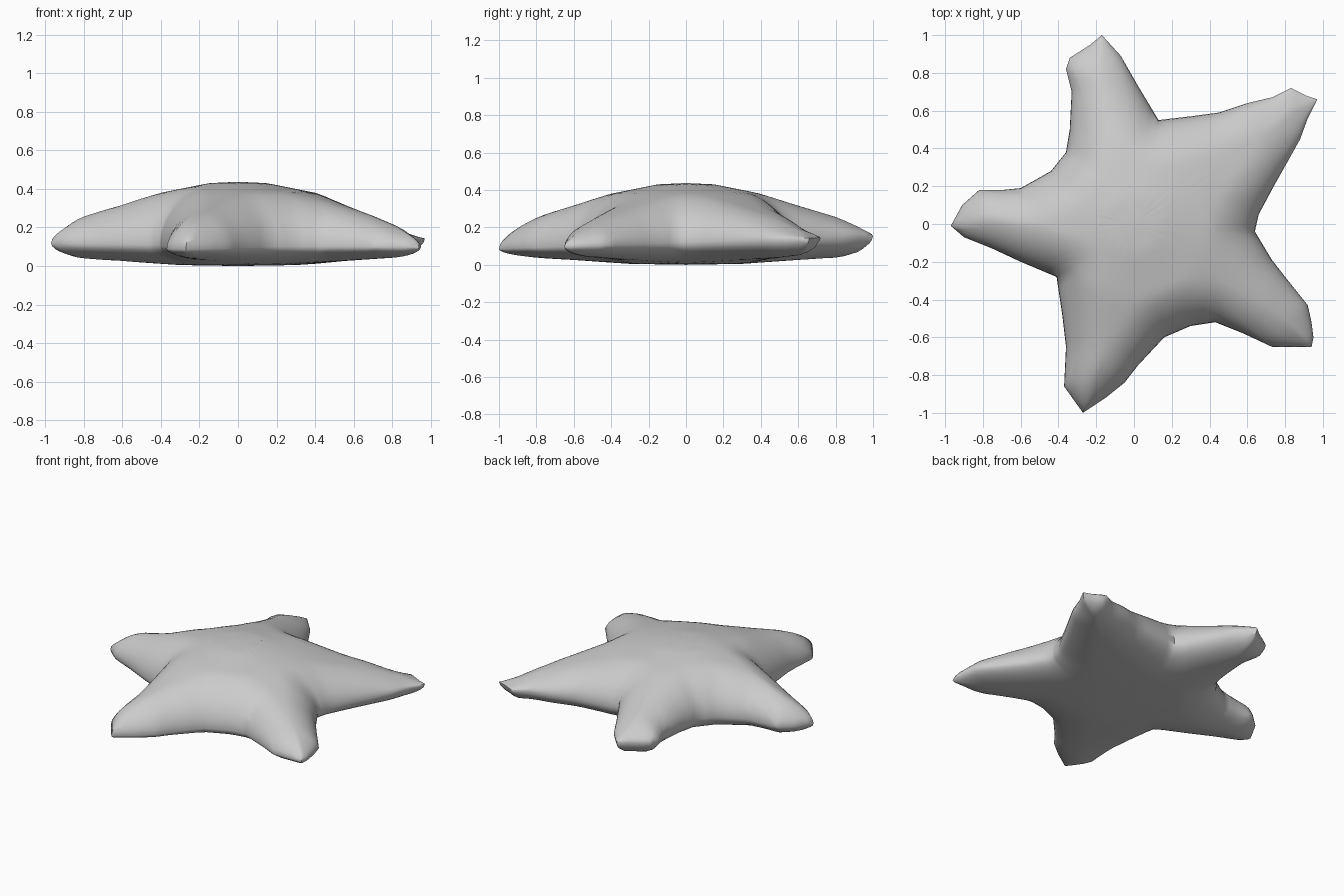
import bpy, bmesh, math
from mathutils import Vector

if "Cube" in bpy.data.objects:
    bpy.data.objects.remove(bpy.data.objects["Cube"])

# Outline of the five arms, seen from above
OUTLINE = [Vector(p) for p in [
    (.64, -.04), (.66, .05), (.74, .2), (.83, .36), (.88, .45), (.92, .56), (.97, .66),
    (.91, .68), (.83, .72), (.73, .67), (.6, .64), (.45, .59), (.3, .57), (.13, .55),
    (.01, .75), (-.07, .89), (-.17, 1), (-.23, .95), (-.34, .88), (-.36, .82), (-.33, .7),
    (-.34, .5), (-.36, .38), (-.44, .28), (-.6, .19), (-.7, .18), (-.82, .18), (-.91, .1),
    (-.97, -.01), (-.9, -.07), (-.75, -.13), (-.6, -.2), (-.41, -.28), (-.38, -.48),
    (-.36, -.65), (-.37, -.86), (-.27, -1), (-.15, -.92), (-.05, -.84), (.02, -.75),
    (.16, -.6), (.3, -.54), (.43, -.52), (.58, -.58), (.73, -.65), (.94, -.65),
    (.95, -.6), (.94, -.52), (.92, -.43), (.8, -.28), (.73, -.19)]]
SEGMENTS = list(zip(OUTLINE, OUTLINE[1:] + OUTLINE[:1]))
RINGS = 22


def lerp_table(table, x):
    for (x0, y0), (x1, y1) in zip(table, table[1:]):
        if x <= x1:
            return y0 + (y1 - y0) * (x - x0) / (x1 - x0)
    return table[-1][1]


def edge_distance(p):
    best = 9
    for a, b in SEGMENTS:
        ab = b - a
        k = max(0, min(1, (p - a).dot(ab) / ab.length_squared))
        best = min(best, (p - a - ab * k).length)
    return best


# Ridge and belly heights by distance from the centre
RIDGE = [(0, .437), (.15, .43), (.4, .38), (.6, .32), (.8, .265), (1, .2), (1.2, .14)]
BELLY = [(0, 0), (.3, .005), (.6, .025), (.9, .04), (1.2, .05)]


def heights(p):
    r = p.length
    mid = .12 + .035 * p.y
    width = .3 - .14 * min(r, 1)
    d = min(1, edge_distance(p) / width)
    bulge = math.sqrt(max(0, 1 - (1 - d) ** 2))
    return (mid + (lerp_table(RIDGE, r) - mid) * bulge,
            mid + (lerp_table(BELLY, r) - mid) * bulge)


# Densify the outline, then shrink it towards the centre in rings
border = [a.lerp(b, k / 3) for a, b in SEGMENTS for k in range(3)]
n = len(border)
bm = bmesh.new()
rim = [bm.verts.new((p.x, p.y, .12 + .035 * p.y)) for p in border]
top, bottom = [rim], [rim]
for i in range(1, RINGS):
    t = 1 - (i / RINGS) ** 1.6
    upper, lower = [], []
    for p in border:
        q = p * t
        hi, lo = heights(q)
        upper.append(bm.verts.new((q.x, q.y, hi)))
        lower.append(bm.verts.new((q.x, q.y, lo)))
    top.append(upper)
    bottom.append(lower)

# Skin the back and the belly, closing each with a fan at the centre
for rings, z in ((top, .437), (bottom, 0)):
    for outer, inner in zip(rings, rings[1:]):
        for j in range(n):
            k = (j + 1) % n
            bm.faces.new((outer[j], outer[k], inner[k], inner[j]))
    centre = bm.verts.new((0, 0, z))
    for j in range(n):
        bm.faces.new((rings[-1][j], rings[-1][(j + 1) % n], centre))
bmesh.ops.recalc_face_normals(bm, faces=bm.faces)

mesh = bpy.data.meshes.new("starfish_body")
bm.to_mesh(mesh)
bm.free()
body = bpy.data.objects.new("starfish_body", mesh)
bpy.context.collection.objects.link(body)
bpy.context.view_layer.objects.active = body
body.select_set(True)
bpy.ops.object.shade_smooth_by_angle(angle=math.radians(60))
